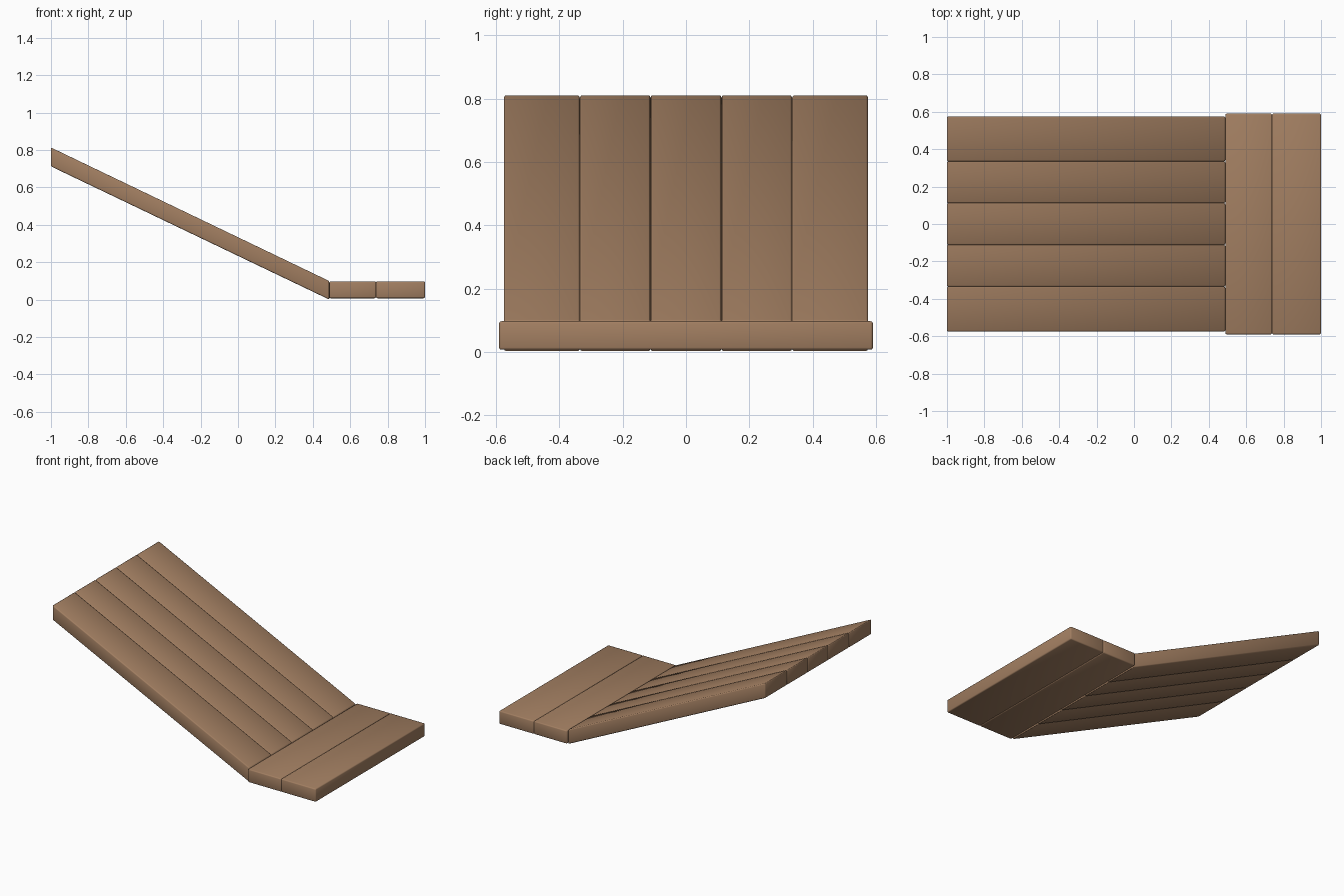
import bpy, bmesh

if "Cube" in bpy.data.objects:
    bpy.data.objects.remove(bpy.data.objects["Cube"])

wood = bpy.data.materials.new("brown wood")
wood.diffuse_color = (0.36, 0.21, 0.12, 1)
wood.use_nodes = True
wood.node_tree.nodes["Principled BSDF"].inputs["Base Color"].default_value = wood.diffuse_color


def plank(name, profile, y0, y1):
    """Extrude an xz profile from y0 to y1 and round its edges."""
    bm = bmesh.new()
    face = bm.faces.new([bm.verts.new((x, y0, z)) for x, z in profile])
    ext = bmesh.ops.extrude_face_region(bm, geom=[face])
    verts = [g for g in ext["geom"] if isinstance(g, bmesh.types.BMVert)]
    bmesh.ops.translate(bm, vec=(0, y1 - y0, 0), verts=verts)
    bmesh.ops.recalc_face_normals(bm, faces=bm.faces)
    bmesh.ops.bevel(bm, geom=bm.edges[:], offset=0.007, segments=2,
                    profile=0.5, affect='EDGES')
    mesh = bpy.data.meshes.new(name)
    bm.to_mesh(mesh)
    bm.free()
    mesh.materials.append(wood)
    for p in mesh.polygons:
        p.use_smooth = True
    ob = bpy.data.objects.new(name, mesh)
    bpy.context.collection.objects.link(ob)
    return ob


# Sloped ramp boards, side by side, with upright cut ends
slope = [(-1.0, 0.712), (0.488, 0.0), (0.488, 0.099), (-1.0, 0.813)]
seams = [-0.575, -0.335, -0.112, 0.112, 0.335, 0.575]
for i, (a, b) in enumerate(zip(seams, seams[1:])):
    plank(f"ramp_board_{i + 1}", slope, a, b)

# Flat landing boards lying across the foot of the ramp
for i, (x0, x1) in enumerate([(0.488, 0.738), (0.738, 1.0)]):
    plank(f"landing_board_{i + 1}",
          [(x0, 0.007), (x1, 0.007), (x1, 0.097), (x0, 0.097)], -0.59, 0.59)
